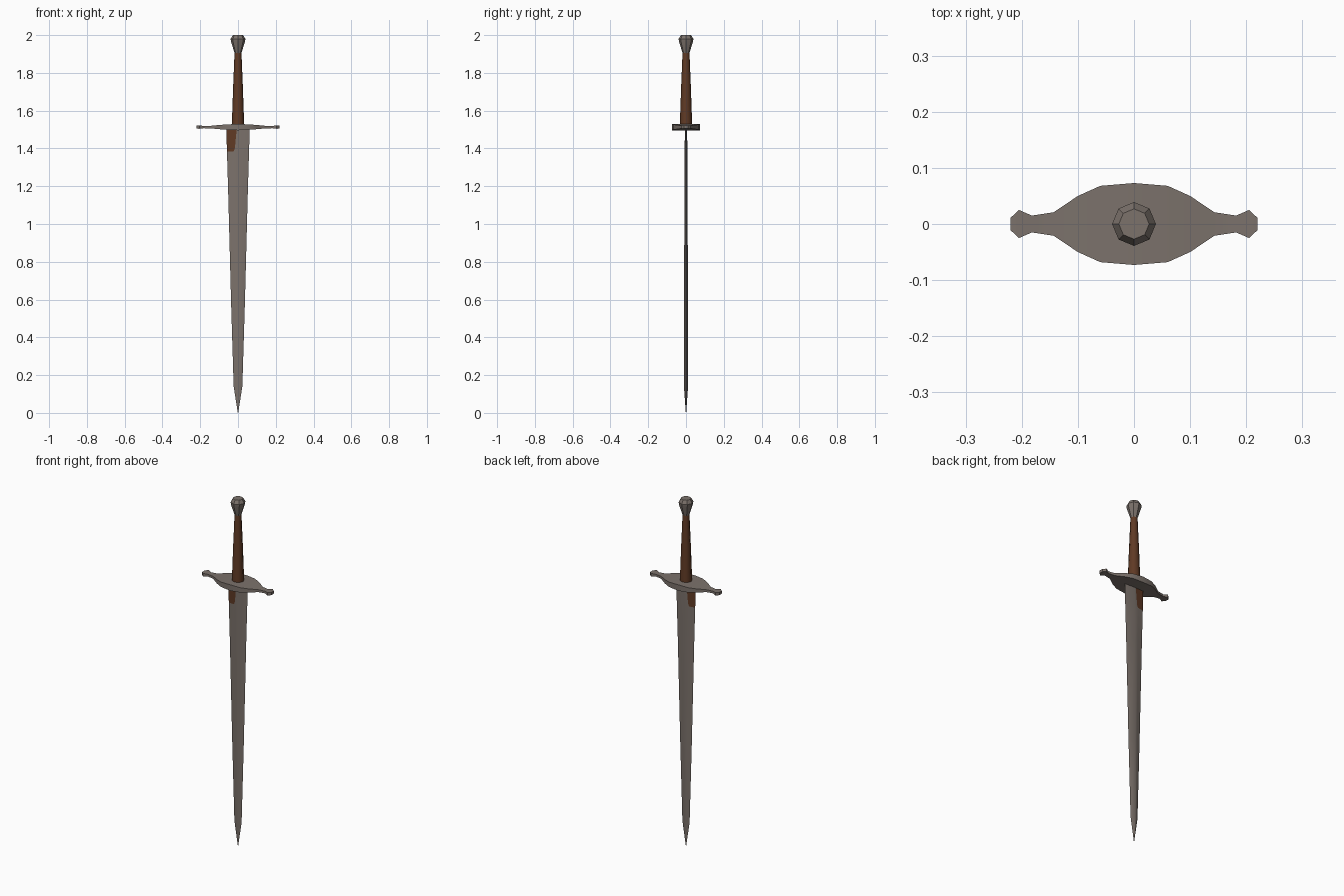
import bpy, bmesh, math

if "Cube" in bpy.data.objects:
    bpy.data.objects.remove(bpy.data.objects["Cube"])


def material(name, rgb):
    m = bpy.data.materials.new(name)
    m.diffuse_color = (*rgb, 1)
    m.use_nodes = True
    m.node_tree.nodes["Principled BSDF"].inputs["Base Color"].default_value = m.diffuse_color
    return m


STEEL = material("dull steel", (0.2, 0.168, 0.148))
LEATHER = material("brown leather", (0.115, 0.042, 0.018))


def loft(name, rings, mats, smooth_angle, paint=None):
    """Skin a stack of equal-length rings and cap both ends."""
    bm = bmesh.new()
    vs = [[bm.verts.new(p) for p in ring] for ring in rings]
    n = len(vs[0])
    for i, (a, b) in enumerate(zip(vs, vs[1:])):
        for j in range(n):
            k = (j + 1) % n
            f = bm.faces.new((a[j], a[k], b[k], b[j]))
            if paint:
                f.material_index = paint(i, j)
    bm.faces.new(vs[0][::-1])
    bm.faces.new(vs[-1])
    bmesh.ops.recalc_face_normals(bm, faces=bm.faces)
    mesh = bpy.data.meshes.new(name)
    bm.to_mesh(mesh)
    bm.free()
    ob = bpy.data.objects.new(name, mesh)
    bpy.context.collection.objects.link(ob)
    for m in mats:
        mesh.materials.append(m)
    bpy.ops.object.select_all(action='DESELECT')
    ob.select_set(True)
    bpy.context.view_layer.objects.active = ob
    bpy.ops.object.shade_smooth_by_angle(angle=math.radians(smooth_angle))
    return ob


def octagon(z, r):
    return [(r * math.cos(j * math.pi / 4), r * math.sin(j * math.pi / 4), z) for j in range(8)]


# Blade: slim diamond section, with a slanted seam bounding the leather patch
def blade_ring(z, w, t, seam):
    s = -w * seam
    y = t * (1 - seam)
    return [(-w, 0, z), (s, -y, z), (0, -t, z), (w, 0, z), (0, t, z), (s, y, z)]


blade = [(0.0, 0.001, 0.001, 0.4), (0.14, 0.023, 0.011, 0.4), (0.6, 0.037, 0.010, 0.4),
         (1.19, 0.0525, 0.0085, 0.4), (1.385, 0.0585, 0.007, 0.4),
         (1.40, 0.059, 0.007, 0.28), (1.51, 0.062, 0.006, 0.10)]
# the patch covers the -x side of both faces, just under the guard
loft("blade", [blade_ring(*b) for b in blade], [STEEL, LEATHER], 60,
     lambda i, j: int(i >= 4 and j in (0, 5)))

# Crossguard: rectangular sections along x (half depth, half height), mirrored
half = [(0, 0.073, 0.017), (0.06, 0.068, 0.014), (0.10, 0.050, 0.011), (0.143, 0.021, 0.007),
        (0.182, 0.015, 0.006), (0.205, 0.025, 0.009), (0.22, 0.011, 0.008)]
stations = [(-x, d, h) for x, d, h in half[:0:-1]] + half
ZG = 1.513
loft("crossguard", [[(x, -d, ZG - h), (x, d, ZG - h), (x, d, ZG + h), (x, -d, ZG + h)]
                    for x, d, h in stations], [STEEL], 30)

# Grip and pommel: eight-sided turned shapes
loft("grip", [octagon(1.515, 0.033), octagon(1.72, 0.026), octagon(1.915, 0.018)], [LEATHER], 50)
loft("pommel", [octagon(1.905, 0.018), octagon(1.965, 0.037), octagon(1.98, 0.039),
                octagon(2.0, 0.027)], [STEEL], 30)
